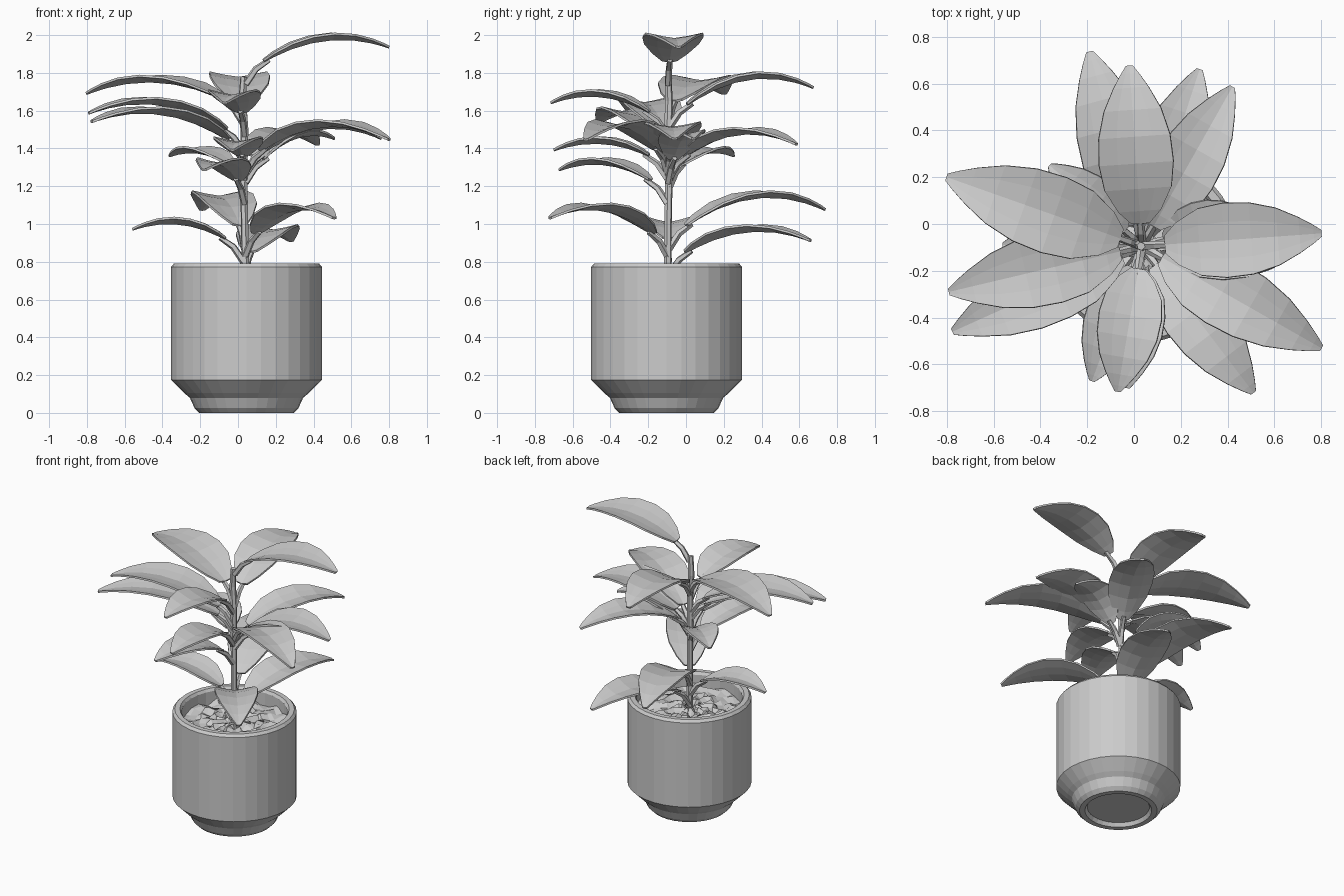
import bpy, bmesh, math, random
from mathutils import Vector

if "Cube" in bpy.data.objects:
    bpy.data.objects.remove(bpy.data.objects["Cube"])

random.seed(4)
CX, CY = 0.045, -0.103          # pot axis
STEM = Vector((0.035, -0.095, 0))


def make_object(name, bm):
    bmesh.ops.recalc_face_normals(bm, faces=bm.faces)
    me = bpy.data.meshes.new(name)
    bm.to_mesh(me)
    bm.free()
    ob = bpy.data.objects.new(name, me)
    bpy.context.collection.objects.link(ob)
    return ob


def lathe(name, profile, sides):
    bm = bmesh.new()
    rings = []
    for r, z in profile:
        if r == 0:
            rings.append([bm.verts.new((CX, CY, z))] * sides)
        else:
            rings.append([bm.verts.new((CX + r * math.cos(2 * math.pi * i / sides),
                                        CY + r * math.sin(2 * math.pi * i / sides), z))
                          for i in range(sides)])
    for a, b in zip(rings, rings[1:]):
        for i in range(sides):
            j = (i + 1) % sides
            bm.faces.new(list(dict.fromkeys((a[i], a[j], b[j], b[i]))))
    return bm


def tube(name, points, radii, sides):
    bm = bmesh.new()
    rings = []
    for k, p in enumerate(points):
        d = (points[min(k + 1, len(points) - 1)] - points[max(k - 1, 0)]).normalized()
        u = d.cross(Vector((0.3, 1, 0))).normalized()
        v = d.cross(u)
        rings.append([bm.verts.new(p + radii[k] * (u * math.cos(2 * math.pi * i / sides)
                                                   + v * math.sin(2 * math.pi * i / sides)))
                      for i in range(sides)])
    for a, b in zip(rings, rings[1:]):
        for i in range(sides):
            j = (i + 1) % sides
            bm.faces.new((a[i], a[j], b[j], b[i]))
    bm.faces.new(rings[0])
    bm.faces.new(rings[-1])
    return make_object(name, bm)


# Pot with tapered foot, recessed underside and hollow top
make_object("pot", lathe("pot", [
    (0, 0.025), (0.20, 0.025), (0.215, 0), (0.25, 0), (0.275, 0.025), (0.30, 0.08),
    (0.33, 0.105), (0.40, 0.175), (0.40, 0.772), (0.385, 0.79), (0.352, 0.79),
    (0.34, 0.772), (0.34, 0.65), (0, 0.65)], 32))

# Rough soil surface
bm = lathe("soil", [(0, 0.70)] + [(0.342 * k / 9, 0.70) for k in range(1, 10)], 30)
for v in bm.verts:
    v.co.z += random.uniform(-0.025, 0.025)
    if math.hypot(v.co.x - CX, v.co.y - CY) < 0.32:
        v.co.x += random.uniform(-0.012, 0.012)
        v.co.y += random.uniform(-0.012, 0.012)
make_object("soil", bm)

# Main stem
tube("stem", [Vector(p) for p in [(0.042, -0.098, 0.66), (0.035, -0.095, 1.0), (0.03, -0.09, 1.25),
                                  (0.035, -0.095, 1.5), (0.022, -0.09, 1.65), (0.03, -0.095, 1.78)]],
     [0.022, 0.02, 0.02, 0.021, 0.021, 0.018], 6)

# Leaf outline: position along the leaf, share of the half width
OUTLINE = [(0, 0.25), (0.08, 0.58), (0.22, 0.9), (0.38, 1.0), (0.55, 0.96),
           (0.72, 0.77), (0.86, 0.48), (0.95, 0.25), (1.0, 0.1)]


def leaf(name, tip_x, tip_y, z_base, z_peak, z_tip, half_width, gap=0.1):
    flat = Vector((tip_x, tip_y, 0)) - STEM
    length = flat.length
    d = flat.normalized()
    side = Vector((-d.y, d.x, 0))
    m = 0.6
    bm = bmesh.new()
    rows = []
    for t, w in OUTLINE:
        # arched midrib through base, peak and tip
        z = (z_base * (t - m) * (t - 1) / m + (z_peak - 0.02) * t * (t - 1) / (m * (m - 1))
             + z_tip * t * (t - m) / (1 - m))
        p = STEM + d * (gap + (length - gap) * t) + Vector((0, 0, z))
        rows.append([bm.verts.new(p + side * (s * w * half_width)
                                  + Vector((0, 0, 0.03 * w * abs(s) ** 1.3)))
                     for s in (-1, -0.5, 0, 0.5, 1)])
    for a, b in zip(rows, rows[1:]):
        for i in range(4):
            bm.faces.new((a[i], a[i + 1], b[i + 1], b[i]))
    ob = make_object(name, bm)
    sol = ob.modifiers.new("thickness", 'SOLIDIFY')
    sol.thickness = 0.012
    sol.offset = 0
    # petiole from the stem to the leaf base
    up = Vector((0, 0, 1))
    tube(name + "_petiole", [STEM + d * 0.005 + up * (z_base - 0.12),
                             STEM + d * gap * 0.6 + up * (z_base - 0.04),
                             STEM + d * (gap + 0.03) + up * (z_base + 0.008)],
         [0.02, 0.018, 0.014], 5)


# tip x, tip y, base z, peak z, tip z, half width
LEAVES = [
    (0.80, -0.04, 1.86, 2.00, 1.935, 0.16),
    (-0.80, 0.20, 1.65, 1.775, 1.69, 0.17),
    (-0.79, -0.29, 1.50, 1.66, 1.585, 0.155),
    (-0.775, -0.46, 1.45, 1.61, 1.54, 0.15),
    (0.80, -0.53, 1.39, 1.54, 1.445, 0.15),
    (0.76, -0.06, 1.38, 1.53, 1.45, 0.16),
    (0.51, -0.72, 0.95, 1.10, 1.03, 0.14),
    (-0.07, -0.715, 1.59, 1.70, 1.64, 0.135),
    (-0.03, -0.70, 1.36, 1.45, 1.39, 0.13),
    (-0.18, -0.67, 1.23, 1.34, 1.285, 0.13),
    (-0.19, 0.735, 0.99, 1.165, 1.075, 0.155),
    (-0.02, 0.675, 1.63, 1.795, 1.72, 0.16),
    (0.28, 0.66, 0.85, 0.985, 0.91, 0.145),
    (0.42, 0.585, 1.36, 1.50, 1.42, 0.14),
    (-0.36, 0.25, 1.31, 1.40, 1.36, 0.11),
    (0.51, 0.04, 1.34, 1.49, 1.45, 0.12),
    (-0.56, -0.09, 0.92, 1.025, 0.97, 0.12),
]
for n, spec in enumerate(LEAVES):
    leaf("leaf_%02d" % (n + 1), *spec)
